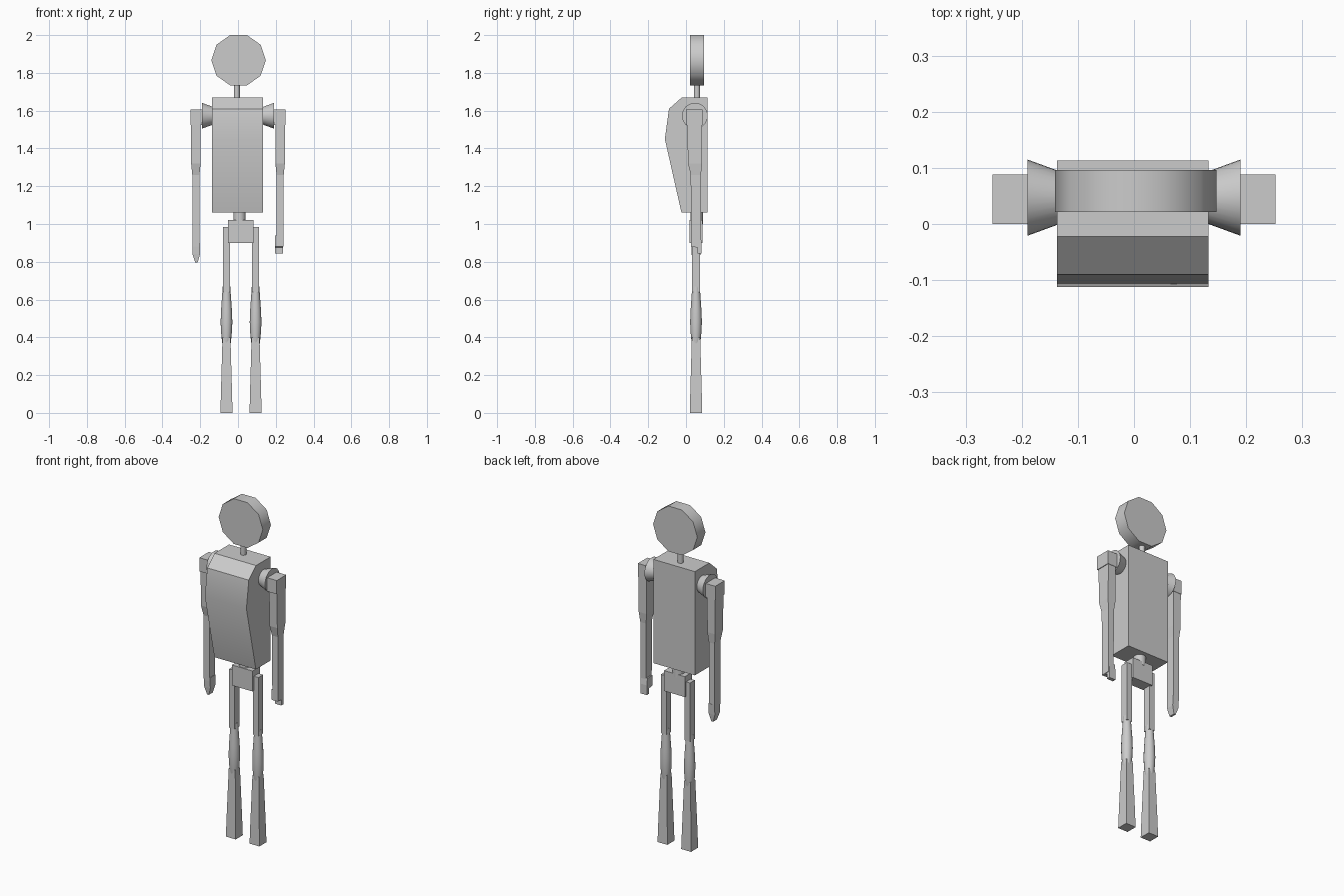
import bpy, bmesh, math
from mathutils import Matrix

if "Cube" in bpy.data.objects:
    bpy.data.objects.remove(bpy.data.objects["Cube"])


def finish(name, bm, smooth=None):
    bmesh.ops.recalc_face_normals(bm, faces=bm.faces)
    me = bpy.data.meshes.new(name)
    bm.to_mesh(me)
    bm.free()
    ob = bpy.data.objects.new(name, me)
    bpy.context.collection.objects.link(ob)
    if smooth:
        bpy.ops.object.select_all(action='DESELECT')
        ob.select_set(True)
        bpy.context.view_layer.objects.active = ob
        bpy.ops.object.shade_smooth_by_angle(angle=math.radians(smooth))
    return ob


def loft(name, rings, smooth=None):
    """Skin a list of rings of points and cap both ends."""
    bm = bmesh.new()
    vs = [[bm.verts.new(p) for p in r] for r in rings]
    n = len(vs[0])
    for a, b in zip(vs, vs[1:]):
        for i in range(n):
            j = (i + 1) % n
            bm.faces.new((a[i], a[j], b[j], b[i]))
    bm.faces.new(vs[0])
    bm.faces.new(vs[-1])
    return finish(name, bm, smooth)


def blocks(name, sections):
    """Stacked rectangular sections: z, x centre, half x, y centre, half y."""
    return loft(name, [[(x - w, y - d, z), (x + w, y - d, z),
                        (x + w, y + d, z), (x - w, y + d, z)]
                       for z, x, w, y, d in sections])


def lathe(name, x, y, profile, n=16, smooth=40):
    """Round part about a vertical axis, profile of (radius, z)."""
    return loft(name, [[(x + r * math.cos(2 * math.pi * i / n),
                         y + r * math.sin(2 * math.pi * i / n), z)
                        for i in range(n)] for r, z in profile], smooth)


# Head: ten-sided disc facing forward
loft("head", [[(0.003 + 0.144 * math.cos(math.radians(36 * i)), y,
                1.867 + 0.140 * math.sin(math.radians(36 * i)))
               for i in range(10)] for y in (0.021, 0.096)], 40)
lathe("neck", -0.006, 0.058, [(0.016, 1.65), (0.016, 1.745)])

# Torso: side profile extruded across x
side = [(0.113, 1.06), (0.113, 1.67), (-0.022, 1.67),
        (-0.09, 1.61), (-0.112, 1.45), (-0.024, 1.06)]
loft("torso", [[(x, y, z) for y, z in side] for x in (-0.137, 0.133)], 31)

# Waist and pelvis
lathe("waist", 0.008, 0.056, [(0.033, 1.0), (0.033, 1.075)])
blocks("pelvis", [(0.90, 0.014, 0.067, 0.053, 0.034),
                  (1.02, 0.014, 0.067, 0.053, 0.034)])

for side_name, s in (("left", -1), ("right", 1)):
    # Shoulder joint: cone widening outward
    n = 32
    loft(side_name + "_shoulder",
         [[(s * x, 0.047 + r * math.cos(2 * math.pi * i / n),
            1.573 + r * math.sin(2 * math.pi * i / n)) for i in range(n)]
          for x, r in ((0.10, 0.035), (0.19, 0.068))], 40)
    blocks(side_name + "_shoulder_cap",
           [(1.525, s * 0.221, 0.031, 0.044, 0.044),
            (1.605, s * 0.221, 0.031, 0.044, 0.044)])

    # Arm: thick upper part stepping into a slim forearm
    x = s * 0.223
    blocks(side_name + "_arm",
           [(0.88, x, 0.018, 0.052, 0.026), (1.26, x, 0.019, 0.052, 0.027),
            (1.32, x, 0.025, 0.048, 0.037), (1.53, x, 0.025, 0.046, 0.040)])

    # Leg: square thigh, rounded knee, flared shin
    lx = -0.061 if s < 0 else 0.093
    blocks(side_name + "_thigh", [(0.64, lx, 0.018, 0.053, 0.022),
                                  (0.985, lx, 0.018, 0.053, 0.022)])
    lathe(side_name + "_knee", lx, 0.053,
          [(0.020, 0.67), (0.024, 0.61), (0.029, 0.54), (0.031, 0.48),
           (0.029, 0.43), (0.024, 0.38), (0.018, 0.34)])
    blocks(side_name + "_shin", [(0.0, lx, 0.032, 0.053, 0.033),
                                 (0.12, lx, 0.029, 0.053, 0.030),
                                 (0.40, lx, 0.021, 0.053, 0.022)])

# Left hand: pointed
blocks("left_hand", [(0.795, -0.220, 0.006, 0.053, 0.018),
                     (0.84, -0.221, 0.020, 0.053, 0.023),
                     (0.90, -0.221, 0.019, 0.053, 0.026)])

# Right hand: wedge with a finger at the back
hand = [(0.028, 0.90), (0.028, 0.88), (0.062, 0.875), (0.062, 0.843),
        (0.083, 0.843), (0.083, 0.90), (0.077, 0.94), (0.03, 0.94)]
loft("right_hand", [[(x, y, z) for y, z in hand] for x in (0.197, 0.238)])
